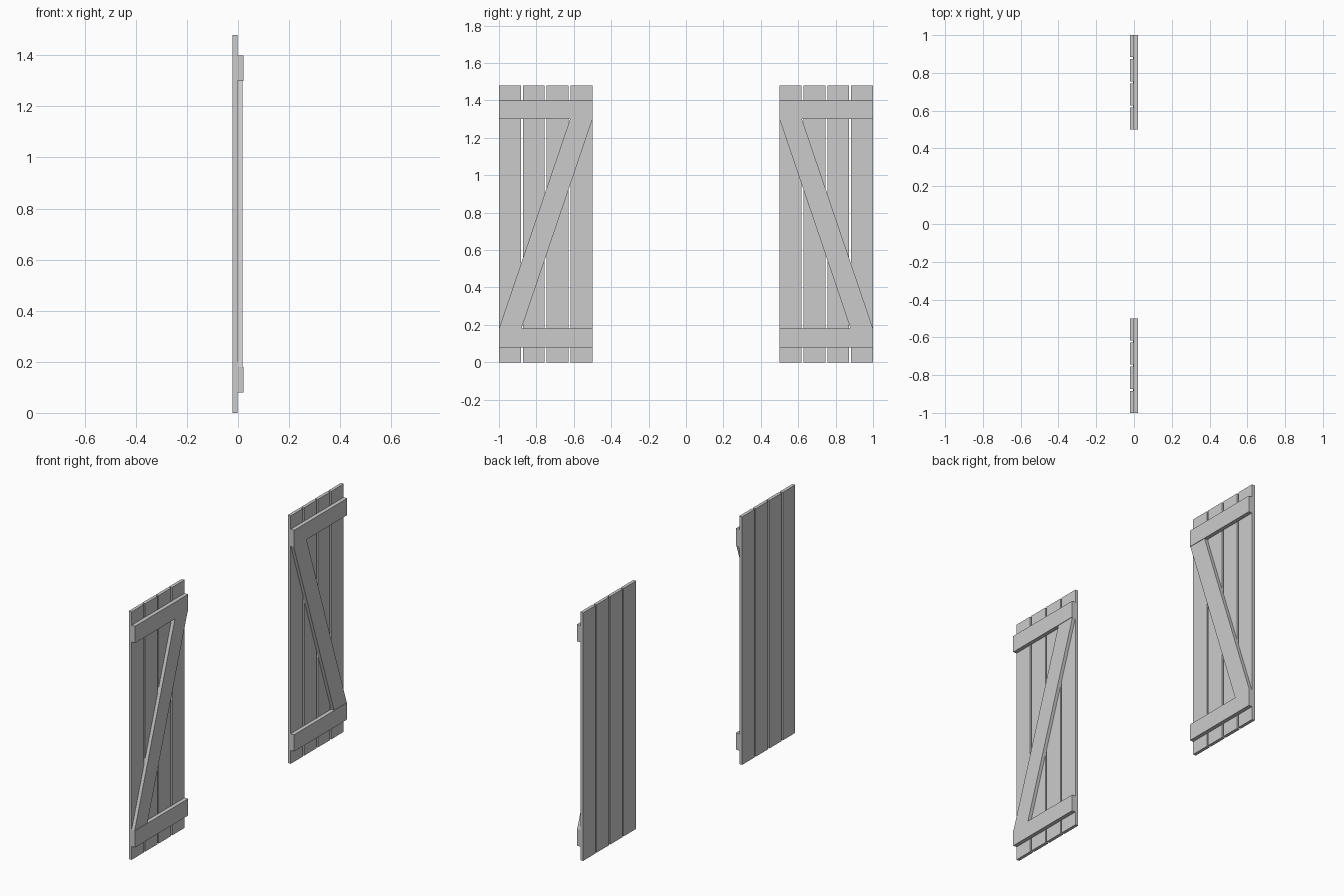
import bpy

if "Cube" in bpy.data.objects:
    bpy.data.objects.remove(bpy.data.objects["Cube"])

X_BACK, X_MID, X_FRONT = -0.021, -0.002, 0.021
INNER, OUTER = 0.5, 1.0


def prism(name, outline, x0, x1, side):
    """Extrude a (y, z) outline along x; side = -1 mirrors it across y."""
    pts = [(y * side, z) for y, z in outline]
    if side < 0:
        pts.reverse()
    n = len(pts)
    verts = [(x0, y, z) for y, z in pts] + [(x1, y, z) for y, z in pts]
    faces = [tuple(reversed(range(n))), tuple(range(n, 2 * n))]
    faces += [(i, (i + 1) % n, (i + 1) % n + n, i + n) for i in range(n)]
    mesh = bpy.data.meshes.new(name)
    mesh.from_pydata(verts, [], faces)
    obj = bpy.data.objects.new(name, mesh)
    bpy.context.collection.objects.link(obj)


def board(name, y0, y1, z0, z1, x0, x1, side):
    prism(name, [(y0, z0), (y1, z0), (y1, z1), (y0, z1)], x0, x1, side)


for side, label in ((-1, "left"), (1, "right")):
    # Four vertical planks with narrow gaps
    width = 0.117
    pitch = (OUTER - INNER - width) / 3
    for i in range(4):
        y = INNER + i * pitch
        board(f"{label}_plank_{i + 1}", y, y + width, 0, 1.48, X_BACK, X_MID, side)

    # Horizontal battens
    for part, z in (("bottom", 0.08), ("top", 1.30)):
        board(f"{label}_{part}_batten", INNER, OUTER, z, z + 0.1, X_MID, X_FRONT, side)

    # Diagonal brace between the battens, set slightly back
    prism(f"{label}_brace",
          [(0.88, 0.18), (1.0, 0.18), (0.62, 1.30), (0.5, 1.30)],
          X_MID - 0.002, X_FRONT - 0.003, side)
